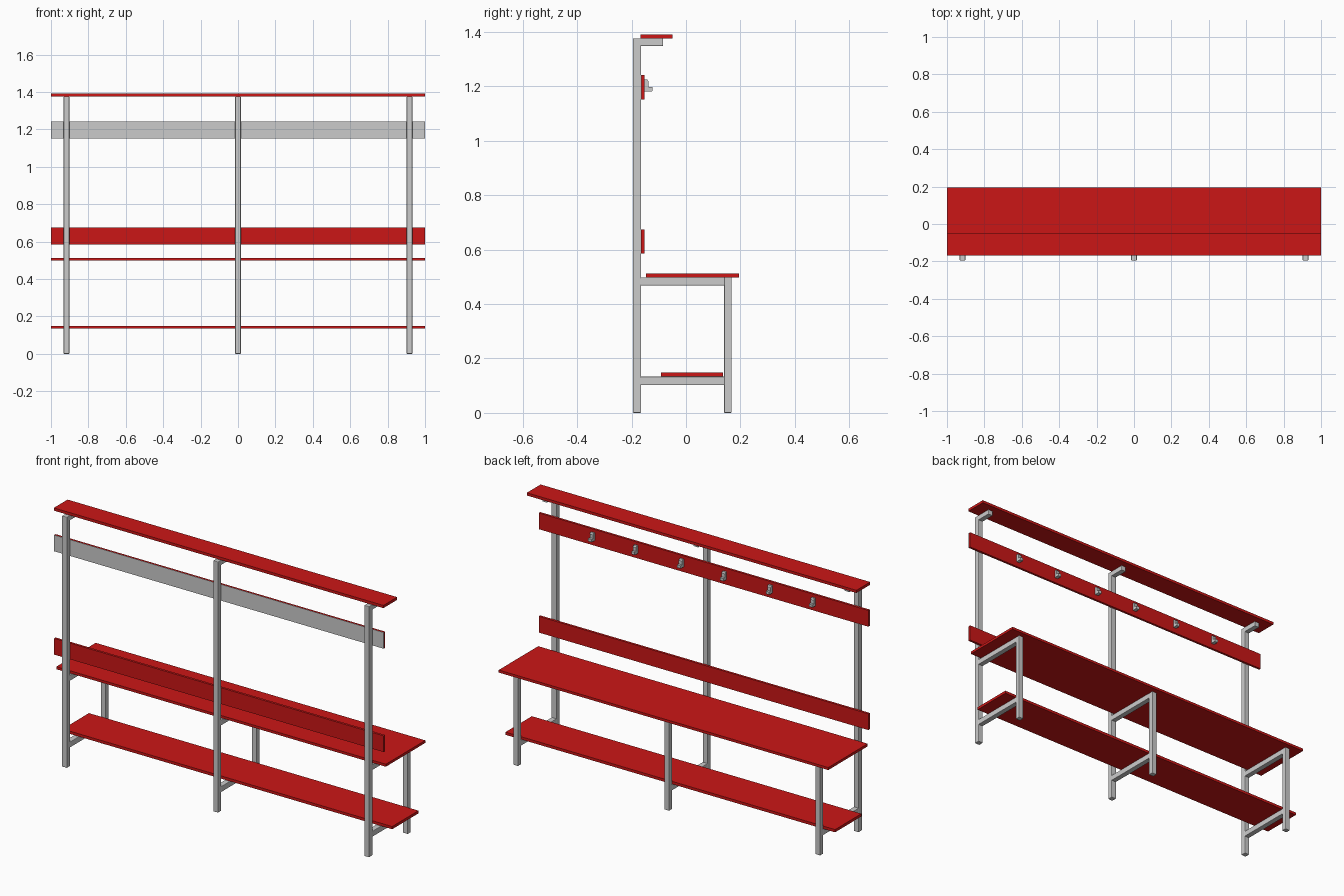
import bpy, bmesh

if "Cube" in bpy.data.objects:
    bpy.data.objects.remove(bpy.data.objects["Cube"])

red = bpy.data.materials.new("red_paint")
red.diffuse_color = (0.6, 0.008, 0.008, 1)
red.use_nodes = True
red.node_tree.nodes["Principled BSDF"].inputs["Base Color"].default_value = red.diffuse_color


def finish(name, bm, mat=None):
    bmesh.ops.recalc_face_normals(bm, faces=bm.faces[:])
    me = bpy.data.meshes.new(name)
    bm.to_mesh(me)
    bm.free()
    ob = bpy.data.objects.new(name, me)
    bpy.context.collection.objects.link(ob)
    if mat:
        me.materials.append(mat)
    return ob


def box(name, x, y, z, mat=None, bevel=0.0):
    """Box from (min, max) ranges on each axis."""
    bm = bmesh.new()
    bmesh.ops.create_cube(bm, size=1)
    for v in bm.verts:
        v.co = [r[0] if c < 0 else r[1] for c, r in zip(v.co, (x, y, z))]
    ob = finish(name, bm, mat)
    if bevel:
        m = ob.modifiers.new("rounded_edges", 'BEVEL')
        m.width, m.segments = bevel, 2
    return ob


def hook(name, x, w=0.02):
    """L-shaped coat hook: side profile (y, z) extruded along x."""
    profile = [(-0.152, 1.181), (-0.125, 1.181), (-0.123, 1.184), (-0.123, 1.197),
               (-0.137, 1.197), (-0.137, 1.217), (-0.142, 1.224), (-0.152, 1.224)]
    bm = bmesh.new()
    face = bm.faces.new([bm.verts.new((x - w / 2, y, z)) for y, z in profile])
    ext = bmesh.ops.extrude_face_region(bm, geom=[face])
    bmesh.ops.translate(bm, vec=(w, 0, 0),
                        verts=[g for g in ext["geom"] if isinstance(g, bmesh.types.BMVert)])
    finish(name, bm)


# Three steel frames: tall rear post, short front leg and cross bars
for i, cx in enumerate((-0.917, 0, 0.917), 1):
    x = (cx - 0.015, cx + 0.015)
    b = 0.003
    box(f"rear_post_{i}", x, (-0.195, -0.165), (0, 1.376), bevel=b)
    box(f"front_leg_{i}", x, (0.14, 0.168), (0, 0.498), bevel=b)
    box(f"seat_bar_{i}", x, (-0.168, 0.143), (0.468, 0.498), bevel=b)
    box(f"shoe_shelf_bar_{i}", x, (-0.168, 0.143), (0.102, 0.133), bevel=b)
    box(f"top_shelf_arm_{i}", x, (-0.168, -0.084), (1.348, 1.376), bevel=b)

# Red boards running the full length
L = (-1, 1)
box("top_shelf", L, (-0.168, -0.049), (1.376, 1.391), red)
box("hook_board", L, (-0.1635, -0.152), (1.152, 1.241), red)
box("hook_board_grey_back", L, (-0.165, -0.1635), (1.152, 1.241))
box("backrest", L, (-0.165, -0.152), (0.585, 0.674), red)
box("seat", L, (-0.147, 0.195), (0.498, 0.512), red)
box("shoe_shelf", L, (-0.092, 0.136), (0.134, 0.149), red)

# Six coat hooks facing the seat
for i, x in enumerate((-0.67, -0.408, -0.13, 0.13, 0.408, 0.67), 1):
    hook(f"coat_hook_{i}", x)
